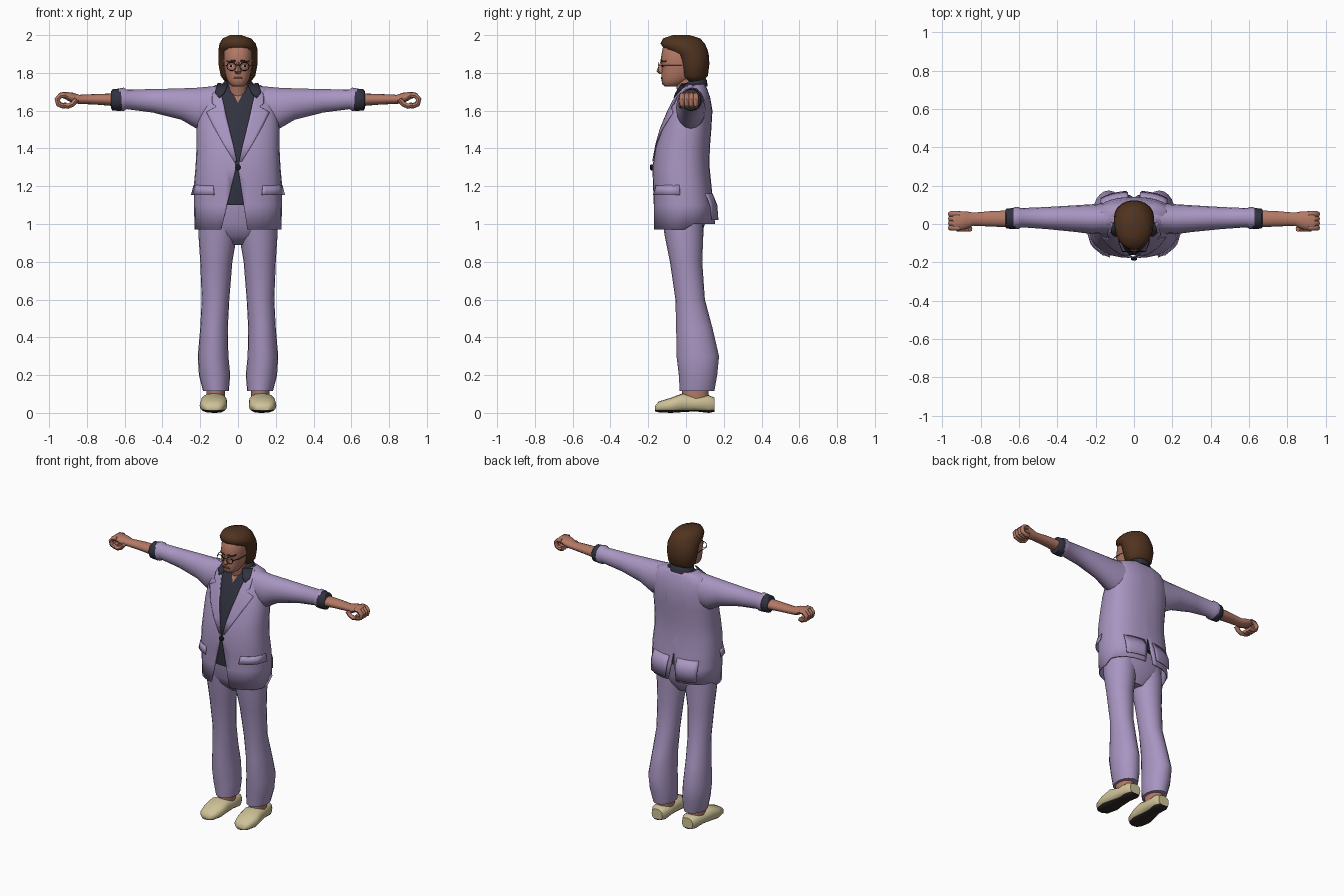
import bpy, bmesh, math
from math import sin, cos, pi
from mathutils import Vector
from mathutils.bvhtree import BVHTree

if "Cube" in bpy.data.objects:
    bpy.data.objects.remove(bpy.data.objects["Cube"])


def material(name, r, g, b):
    mat = bpy.data.materials.new(name)
    mat.use_nodes = True
    mat.diffuse_color = (r, g, b, 1)
    bsdf = next(n for n in mat.node_tree.nodes if n.type == 'BSDF_PRINCIPLED')
    bsdf.inputs["Base Color"].default_value = (r, g, b, 1)
    return mat


SUIT = material("lilac cloth", .39, .3, .53)
NAVY = material("navy cloth", .03, .032, .05)
SKIN = material("skin", .45, .19, .13)
HAIR = material("brown hair", .08, .033, .014)
SHOE = material("cream leather", .62, .54, .31)
SOLE = material("dark sole", .03, .024, .02)
FRAME = material("black frame", .01, .01, .012)
WHITE = material("eye white", .6, .55, .5)
LIP = material("lip", .2, .06, .045)


def oval(n, power):
    """Unit superellipse points."""
    for i in range(n):
        c, s = cos(2 * pi * i / n), sin(2 * pi * i / n)
        yield (math.copysign(abs(c) ** (2 / power), c),
               math.copysign(abs(s) ** (2 / power), s))


def ring_z(z, cx, hw, front, back, n=20, power=2.0):
    mid, half = (front + back) / 2, (back - front) / 2
    return [Vector((cx + hw * a, mid + half * b, z)) for a, b in oval(n, power)]


def ring_x(x, cy, cz, ry, rz, n=16):
    return [Vector((x, cy + ry * a, cz + rz * b)) for a, b in oval(n, 2)]


def ring_y(y, cx, hw, low, high, n=16, power=2.0):
    mid, half = (low + high) / 2, (high - low) / 2
    return [Vector((cx + hw * a, y, mid + half * b)) for a, b in oval(n, power)]


def loft_mesh(rings):
    """Closed skin over a row of rings, normals outward."""
    bm = bmesh.new()
    rows = [[bm.verts.new(p) for p in ring] for ring in rings]
    n = len(rows[0])
    for low, high in zip(rows, rows[1:]):
        for i in range(n):
            bm.faces.new((low[i], low[(i + 1) % n], high[(i + 1) % n], high[i]))
    bm.faces.new(rows[0])
    bm.faces.new(rows[-1])
    bmesh.ops.recalc_face_normals(bm, faces=bm.faces)
    return bm


def finish(name, bm, mats, mirror=False, thick=0, angle=45):
    mesh = bpy.data.meshes.new(name)
    bm.to_mesh(mesh)
    bm.free()
    for mat in mats:
        mesh.materials.append(mat)
    mesh.shade_smooth()
    mesh.set_sharp_from_angle(angle=math.radians(angle))
    obj = bpy.data.objects.new(name, mesh)
    bpy.context.collection.objects.link(obj)
    if thick:
        mod = obj.modifiers.new("Thickness", 'SOLIDIFY')
        mod.thickness, mod.offset = thick, -1
    if mirror:
        obj.modifiers.new("Mirror", 'MIRROR').use_mirror_merge = False
    return obj


def loft(name, rings, mat, mirror=False, angle=45):
    return finish(name, loft_mesh(rings), [mat], mirror, angle=angle)


def slice_line(bm, a, b):
    """Cut the mesh along a line given in x, z."""
    normal = Vector((b[1] - a[1], 0, a[0] - b[0]))
    bmesh.ops.bisect_plane(bm, geom=bm.verts[:] + bm.edges[:] + bm.faces[:],
                           plane_co=(a[0], 0, a[1]), plane_no=normal, dist=1e-5)


def strip(name, tree, rows, mat, side=-1, mirror=True, thick=.004, cols=6):
    """Thin plate laid on a surface; each row is z, x from, x to, lift."""
    bm = bmesh.new()
    grid = []
    for z, x0, x1, lift in rows:
        line = []
        for i in range(cols + 1):
            x = x0 + (x1 - x0) * i / cols
            hit, normal, _, _ = tree.ray_cast(Vector((x, side, z)), Vector((0, -side, 0)))
            if hit is None:
                hit, normal, _, _ = tree.find_nearest(Vector((x, side * .02, z)))
            line.append(bm.verts.new(hit + normal * lift))
        grid.append(line)
    for low, high in zip(grid, grid[1:]):
        for i in range(cols):
            quad = (low[i], low[i + 1], high[i + 1], high[i])
            bm.faces.new(quad if side < 0 else quad[::-1])
    return finish(name, bm, [mat], mirror, thick)


def tube(name, path, y, radius, mat, n=8):
    """Round tube along a path in x, z at a fixed y, on both sides."""
    rings = []
    for i, (x, z) in enumerate(path):
        a, b = path[max(i - 1, 0)], path[min(i + 1, len(path) - 1)]
        across = Vector((a[1] - b[1], 0, b[0] - a[0])).normalized()
        rings.append([Vector((x, y, z)) + across * radius * c + Vector((0, radius * s, 0))
                      for c, s in oval(n, 2)])
    return loft(name, rings, mat, True)


# Jacket body: z, half width, front, back
BODY = [(.97, .23, -.172, .155), (1.1, .233, -.172, .147), (1.2, .234, -.175, .135),
        (1.3, .225, -.178, .125), (1.4, .22, -.162, .126), (1.5, .22, -.135, .134),
        (1.6, .212, -.095, .14), (1.67, .2, -.06, .128), (1.715, .175, -.035, .112),
        (1.74, .1, -.015, .1)]
coat = loft_mesh([ring_z(z, 0, w, f, b, 28, 2.4) for z, w, f, b in BODY])
coat_tree = BVHTree.FromBMesh(coat)

# Front opening and back vent
for a, b in [((-.01, 1.3), (-.1, 1.74)), ((0, 1.3), (.1, 1.74)), ((-.01, 1.3), (-.09, .97)),
             ((0, 1.3), (.05, .97)), ((0, 1.2), (.03, .97)), ((0, 1.2), (-.03, .97))]:
    slice_line(coat, a, b)


def is_open(face):
    c = face.calc_center_median()
    if abs(face.normal.z) > .99:
        return True
    if c.y > 0:
        return abs(c.x) < (1.2 - c.z) * .13
    if c.z > 1.3:
        return -.01 - (c.z - 1.3) * .205 < c.x < (c.z - 1.3) * .227
    return -.01 - (1.3 - c.z) * .242 < c.x < (1.3 - c.z) * .152


bmesh.ops.delete(coat, geom=[f for f in coat.faces if is_open(f)], context='FACES')
for v in coat.verts:
    if v.co.z < .98 and v.co.y > .03:
        v.co.z += .03
finish("jacket_body", coat, [SUIT], thick=.008)

# Lapels, pocket flaps, vent tails and button
strip("lapel", coat_tree, [(1.33, .005, .02, .006), (1.42, .025, .075, .007), (1.5, .045, .12, .007),
      (1.59, .066, .165, .007), (1.61, .07, .13, .007), (1.62, .072, .115, .007),
      (1.635, .075, .135, .007), (1.67, .084, .135, .007), (1.73, .095, .12, .007)], SUIT)
strip("pocket_flap", coat_tree, [(1.155, .12, .232, .017), (1.205, .13, .232, .004)], SUIT)
strip("vent_tail", coat_tree, [(1.02, .04, .16, .022), (1.1, .03, .165, .02), (1.16, .03, .17, .003)],
      SUIT, side=1)
loft("jacket_button", [ring_y(y, 0, r, 1.3 - r, 1.3 + r, 12)
     for y, r in [(-.17, .016), (-.186, .016), (-.19, .01)]], FRAME)

# Shirt with a bare patch at the throat
shirt = loft_mesh([ring_z(max(z, 1.05), 0, w * .93, f + .016, b - .016, 28, 2.4)
                   for z, w, f, b in BODY[1:]])
for side in (-1, 1):
    slice_line(shirt, (0, 1.64), (side * .05, 1.74))
for f in shirt.faces:
    c = f.calc_center_median()
    f.material_index = int(c.y < .02 and abs(c.x) < (c.z - 1.64) * .5)
finish("shirt", shirt, [NAVY, SKIN])
collar = [ring_z(z, 0, w, f, b) for z, w, f, b in
          [(1.7, .085, -.03, .115), (1.735, .08, -.03, .11), (1.75, .066, -.01, .1)]]
for p in sum(collar, []):
    p.z += p.y * .25
loft("shirt_collar", collar, NAVY)
strip("collar_point", coat_tree, [(1.665, .095, .1, .012), (1.69, .07, .12, .012),
      (1.735, .05, .105, .012)], NAVY)

# Sleeves and rolled cuffs
loft("sleeve", [ring_x(*r) for r in [
    (.12, .03, 1.615, .08, .115), (.22, .025, 1.613, .078, .108), (.3, .028, 1.635, .07, .083),
    (.45, .031, 1.652, .058, .062), (.59, .033, 1.66, .05, .052), (.605, .031, 1.66, .058, .062),
    (.63, .031, 1.66, .056, .058)]], SUIT, True)
loft("cuff", [ring_x(*r) for r in [
    (.6, .029, 1.658, .05, .05), (.62, .029, 1.658, .056, .06), (.665, .028, 1.657, .052, .056),
    (.672, .028, 1.657, .045, .045)]], NAVY, True)

# Forearms and curled hands
loft("forearm", [ring_x(*r) for r in [
    (.63, .027, 1.657, .045, .035), (.75, .027, 1.66, .04, .028), (.84, .025, 1.66, .034, .024),
    (.875, .02, 1.667, .046, .028), (.92, .016, 1.682, .05, .018), (.945, .016, 1.682, .045, .012)]],
    SKIN, True)
for i in range(4):
    tube("finger", [(.91, 1.683), (.94, 1.68), (.957, 1.66), (.95, 1.635), (.925, 1.625), (.905, 1.63)],
         -.02 + i * .024, .015, SKIN)
tube("thumb", [(.855, 1.66), (.875, 1.635), (.9, 1.624), (.925, 1.63)], -.026, .014, SKIN)

# Trousers: z, centre, half width, front, back
loft("trouser_leg", [ring_z(*r) for r in [
    (.115, .117, .068, -.033, .15), (.2, .124, .083, -.038, .165), (.3, .132, .081, -.05, .175),
    (.45, .127, .073, -.052, .14), (.6, .119, .073, -.056, .1), (.8, .115, .085, -.085, .086),
    (.95, .107, .103, -.115, .092), (1.06, .1, .1, -.125, .09)]], SUIT, True)
loft("trouser_hips", [ring_z(z, 0, w, f, b, power=2.4) for z, w, f, b in [
    (.89, .06, -.05, .05), (.94, .17, -.1, .08), (1.0, .208, -.13, .1), (1.12, .2, -.14, .11)]], SUIT)

# Ankles and shoes
loft("ankle", [ring_z(z, .118, .05, -.02, .12) for z in (.05, .15)], SKIN, True)
shoe = loft_mesh([ring_y(*r, power=2.6) for r in [
    (-.165, .132, .03, .008, .035), (-.145, .131, .056, .003, .06), (-.08, .13, .073, 0, .08),
    (-.02, .127, .07, .004, .103), (.05, .12, .06, .008, .088), (.12, .116, .058, 0, .094),
    (.152, .116, .04, .006, .08)]])
bmesh.ops.bisect_plane(shoe, geom=shoe.verts[:] + shoe.edges[:] + shoe.faces[:],
                       plane_co=(0, 0, .014), plane_no=(0, 0, 1))
for f in shoe.faces:
    f.material_index = int(f.calc_center_median().z < .014)
finish("shoe", shoe, [SHOE, SOLE], True)

# Neck and head
loft("neck", [ring_z(z, 0, .053, f, b) for z, f, b in [(1.64, -.03, .08), (1.72, -.05, .075),
                                                      (1.82, -.07, .07)]], SKIN)
head = loft_mesh([ring_z(*r, power=2.3) for r in [
    (1.728, 0, .028, -.112, -.05), (1.74, 0, .045, -.126, -.02), (1.765, 0, .06, -.13, .03),
    (1.8, 0, .07, -.131, .06), (1.84, 0, .076, -.129, .08), (1.865, 0, .078, -.135, .09),
    (1.93, 0, .076, -.124, .09), (1.96, 0, .06, -.1, .07)]])
head_tree = BVHTree.FromBMesh(head)
finish("head", head, [SKIN])
loft("nose", [ring_z(*r, n=8) for r in [(1.795, 0, .013, -.142, -.11), (1.808, 0, .018, -.157, -.11),
     (1.825, 0, .012, -.15, -.11), (1.858, 0, .008, -.136, -.11)]], SKIN)

# Hair swept back over the ears
loft("hair", [ring_z(*r) for r in [
    (1.755, 0, .07, .0, .09), (1.785, 0, .092, -.03, .116), (1.85, 0, .104, -.045, .124),
    (1.9, 0, .104, -.062, .12), (1.925, 0, .103, -.115, .113), (1.955, -.002, .096, -.135, .1),
    (1.982, -.006, .076, -.122, .075), (2.0, -.012, .03, -.07, .02)]], HAIR, angle=60)

# Painted face details and glasses
strip("eyebrow", head_tree, [(1.858, .012, .055, .003), (1.866, .014, .058, .003)], HAIR)
strip("eye", head_tree, [(1.83, .022, .046, .003), (1.842, .022, .046, .003)], WHITE)
strip("pupil", head_tree, [(1.83, .029, .039, .005), (1.842, .029, .039, .005)], FRAME)
strip("mouth", head_tree, [(1.768, -.024, .024, .003), (1.778, -.02, .02, .003)], LIP, mirror=False)
tube("glasses_rim", [(.035 + .024 * c, 1.834 + .022 * s) for c, s in oval(16, 2)] + [(.059, 1.834)],
     -.144, .002, FRAME, 6)
tube("glasses_bridge", [(0, 1.842), (.012, 1.84)], -.146, .002, FRAME, 6)
loft("glasses_arm", [ring_y(y, x, .002, 1.838, 1.842, 6) for y, x in [(-.144, .059), (-.1, .078),
     (-.02, .08)]], FRAME, True)
